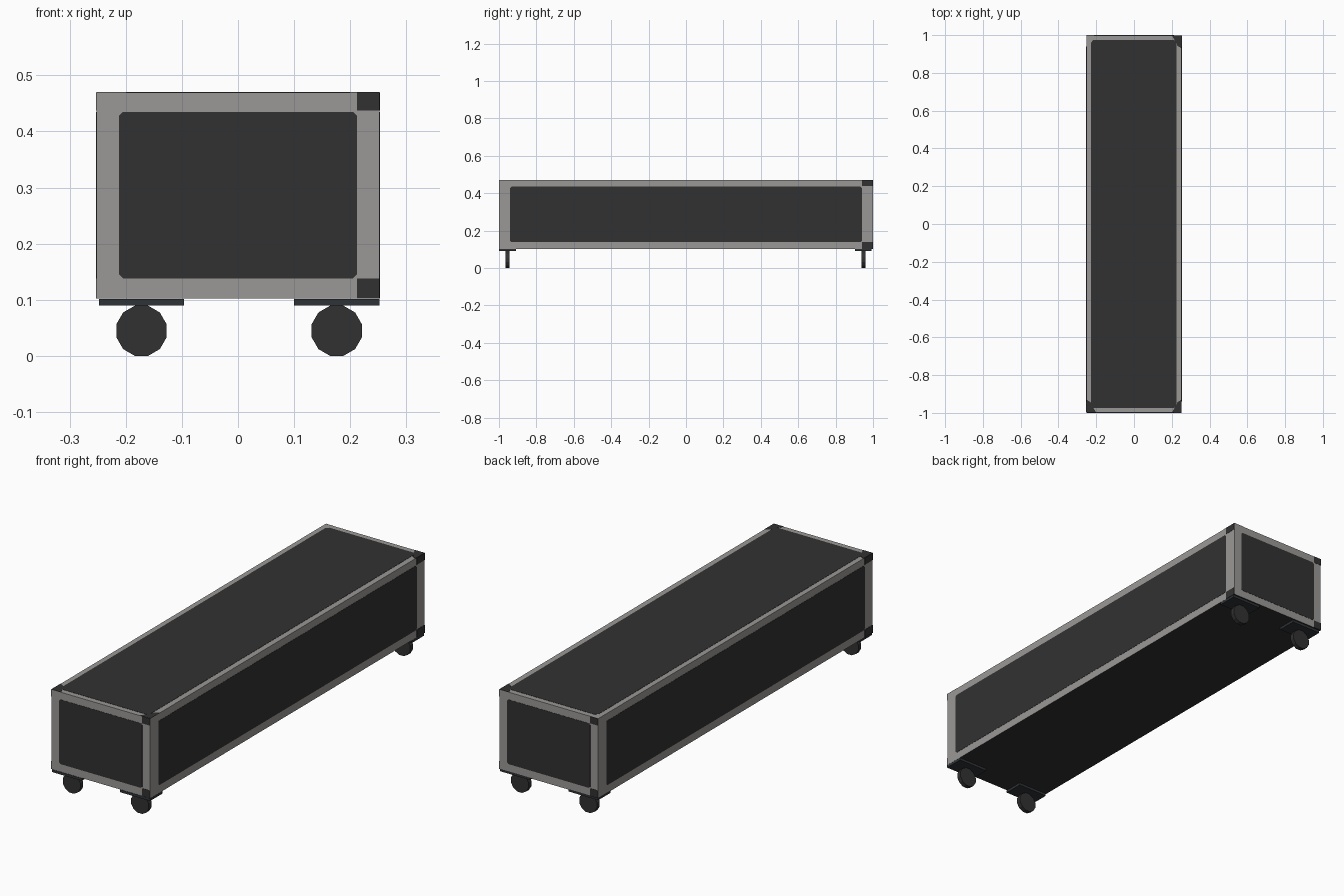
import bpy, bmesh, math
from mathutils import Vector, Matrix

if "Cube" in bpy.data.objects:
    bpy.data.objects.remove(bpy.data.objects["Cube"])


def material(name, rgb):
    m = bpy.data.materials.new(name)
    m.diffuse_color = (*rgb, 1.0)
    m.use_nodes = True
    m.node_tree.nodes["Principled BSDF"].inputs["Base Color"].default_value = m.diffuse_color
    return m


GREY = material("warm grey trim", (0.325, 0.315, 0.305))
DARK = material("charcoal panel", (0.031, 0.031, 0.031))
SLATE = material("slate metal", (0.029, 0.034, 0.038))
HX, HY, Z0, Z1 = 0.252, 0.999, 0.102, 0.469


def finish(name, bm, *mats):
    bmesh.ops.recalc_face_normals(bm, faces=bm.faces[:])
    me = bpy.data.meshes.new(name)
    bm.to_mesh(me)
    bm.free()
    for m in mats:
        me.materials.append(m)
    ob = bpy.data.objects.new(name, me)
    bpy.context.collection.objects.link(ob)
    return ob


def box_bm(x0, x1, y0, y1, z0, z1):
    bm = bmesh.new()
    size = Matrix.Diagonal((x1 - x0, y1 - y0, z1 - z0, 1))
    mid = Matrix.Translation(((x0 + x1) / 2, (y0 + y1) / 2, (z0 + z1) / 2))
    bmesh.ops.create_cube(bm, size=1, matrix=mid @ size)
    return bm


def plate(name, pts, origin, u, v, mat=DARK, t=0.001):
    """Thin inlay plate, half sunk into the plane origin + u, v."""
    u, v, o = Vector(u), Vector(v), Vector(origin)
    n = u.cross(v)
    bm = bmesh.new()
    f = bm.faces.new([bm.verts.new(o + u * a + v * b - n * t) for a, b in pts])
    ext = bmesh.ops.extrude_face_region(bm, geom=[f])["geom"]
    moved = [g for g in ext if isinstance(g, bmesh.types.BMVert)]
    bmesh.ops.translate(bm, verts=moved, vec=n * 2 * t)
    return finish(name, bm, mat)


def rect(a0, a1, b0, b1):
    return [(a0, b0), (a1, b0), (a1, b1), (a0, b1)]


def chamfered(a0, a1, b0, b1, c, d):
    return [(a0 + c, b0), (a1 - c, b0), (a1, b0 + d), (a1, b1 - d),
            (a1 - c, b1), (a0 + c, b1), (a0, b1 - d), (a0, b0 + d)]


# trunk body: grey edges, charcoal underside
bm = box_bm(-HX, HX, -HY, HY, Z0, Z1)
bm.normal_update()
for f in bm.faces:
    f.material_index = 1 if f.normal.z < -0.5 else 0
finish("case_body", bm, GREY, DARK)

# four walls: inset panel plus dark corner caps at each wall's right end
walls = [("front", (0, -HY, 0), (1, 0, 0), HX, 0.212),
         ("right", (HX, 0, 0), (0, 1, 0), HY, 0.94),
         ("back", (0, HY, 0), (-1, 0, 0), HX, 0.212),
         ("left", (-HX, 0, 0), (0, -1, 0), HY, 0.94)]
for name, origin, u, half, inner in walls:
    up = (0, 0, 1)
    plate(name + "_panel", chamfered(-inner, inner, 0.138, 0.435, 0.007, 0.007),
          origin, u, up)
    plate(name + "_upper_cap", rect(inner, half, 0.437, Z1), origin, u, up)
    plate(name + "_lower_cap", rect(inner, half, Z0, 0.138), origin, u, up)

# lid panel and three dark lid corners
top = ((0, 0, Z1), (1, 0, 0), (0, 1, 0))
plate("lid_panel", chamfered(-0.228, 0.226, -0.974, 0.974, 0.012, 0.015), *top)
for name, sx, sy in [("front_left", -1, -1), ("front_right", 1, -1),
                     ("back_right", 1, 1)]:
    pts = [(HX * sx, HY * sy), (0.2 * sx, HY * sy), (0.215 * sx, 0.974 * sy),
           (0.227 * sx, 0.955 * sy), (0.227 * sx, 0.945 * sy), (HX * sx, 0.93 * sy)]
    plate(name + "_lid_corner", pts if sx * sy > 0 else pts[::-1], *top)

# casters: mounting plate and twelve-sided wheel
for fb, cy in (("front", -0.955), ("back", 0.948)):
    for lr, cx in (("left", -0.172), ("right", 0.176)):
        finish(f"{fb}_{lr}_caster_plate",
               box_bm(cx - 0.076, cx + 0.076, cy - 0.045, cy + 0.045, 0.09, Z0 - 0.0005),
               SLATE)
        bm = bmesh.new()
        spin = Matrix.Rotation(math.pi / 2, 4, 'X') @ Matrix.Rotation(math.pi / 12, 4, 'Z')
        bmesh.ops.create_cone(bm, cap_ends=True, segments=12, radius1=0.0462,
                              radius2=0.0462, depth=0.021,
                              matrix=Matrix.Translation((cx, cy, 0.0447)) @ spin)
        finish(f"{fb}_{lr}_wheel", bm, DARK)
